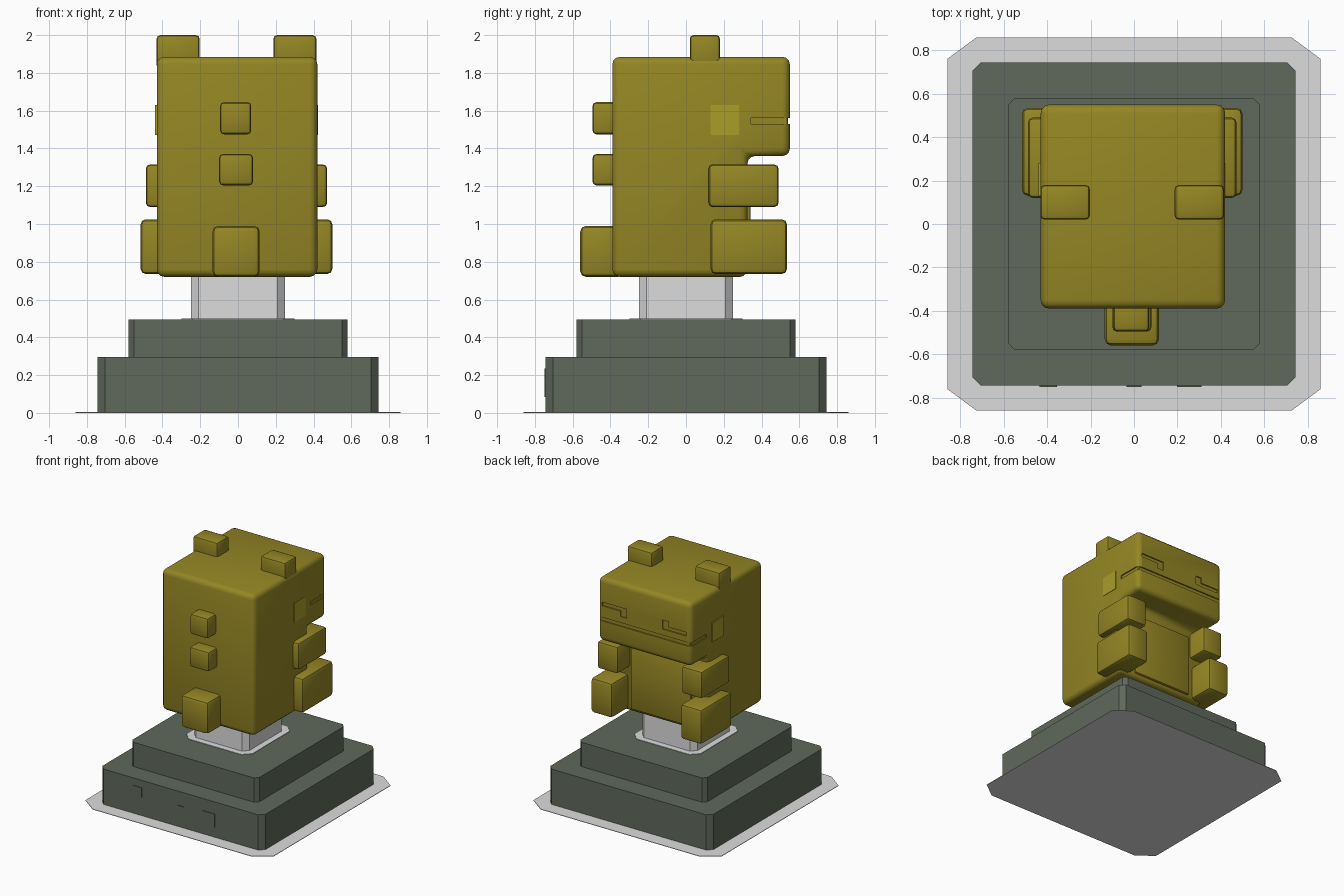
import bpy, bmesh

cube = bpy.data.objects.get("Cube")
if cube:
    bpy.data.objects.remove(cube, do_unlink=True)


def material(name, r, g, b):
    m = bpy.data.materials.new(name)
    m.use_nodes = True
    m.diffuse_color = (r, g, b, 1)
    m.node_tree.nodes["Principled BSDF"].inputs["Base Color"].default_value = (r, g, b, 1)
    return m


GOLD = material("old gold", 0.30, 0.24, 0.018)
BRIGHT = material("bright gold", 0.40, 0.34, 0.022)
STONE = material("dark stone", 0.115, 0.14, 0.105)
PALE = material("pale grey", 0.72, 0.72, 0.72)


def finish(bm, name, mat):
    bmesh.ops.recalc_face_normals(bm, faces=bm.faces)
    mesh = bpy.data.meshes.new(name)
    bm.to_mesh(mesh)
    bm.free()
    mesh.materials.append(mat)
    obj = bpy.data.objects.new(name, mesh)
    bpy.context.collection.objects.link(obj)
    return obj


def smooth(obj):
    bpy.ops.object.select_all(action="DESELECT")
    obj.select_set(True)
    bpy.context.view_layer.objects.active = obj
    bpy.ops.object.shade_smooth_by_angle(angle=0.7)


def extrude(name, points, offset, mat, bevel=0, segments=2):
    """Prism from a flat outline, optionally with rounded edges."""
    bm = bmesh.new()
    face = bm.faces.new([bm.verts.new(p) for p in points])
    res = bmesh.ops.extrude_face_region(bm, geom=[face])
    verts = [g for g in res["geom"] if isinstance(g, bmesh.types.BMVert)]
    bmesh.ops.translate(bm, verts=verts, vec=offset)
    if bevel:
        bmesh.ops.recalc_face_normals(bm, faces=bm.faces)
        bmesh.ops.bevel(bm, geom=bm.edges[:], offset=bevel, segments=segments,
                        profile=0.5, affect="EDGES")
    obj = finish(bm, name, mat)
    if bevel:
        smooth(obj)
    return obj


def box(name, x, y, z, mat, bevel=0):
    pts = [(x[0], y[0], z[0]), (x[1], y[0], z[0]), (x[1], y[1], z[0]), (x[0], y[1], z[0])]
    return extrude(name, pts, (0, 0, z[1] - z[0]), mat, bevel)


def slab(name, half, z, cut_x, cut_y, mat):
    """Square slab with cut corners."""
    a, b = half - cut_x, half - cut_y
    pts = [(-a, -half), (a, -half), (half, -b), (half, b),
           (a, half), (-a, half), (-half, b), (-half, -b)]
    return extrude(name, [(px, py, z[0]) for px, py in pts], (0, 0, z[1] - z[0]), mat)


# Pedestal
slab("ground_plate", 0.86, (0, 0.004), 0.135, 0.10, PALE)
slab("pedestal_base", 0.745, (0.003, 0.295), 0.04, 0.04, STONE)
slab("pedestal_step", 0.58, (0.29, 0.495), 0.03, 0.03, STONE)
slab("post_collar", 0.30, (0.49, 0.499), 0.06, 0.06, PALE)
slab("post", 0.25, (0.49, 0.74), 0.04, 0.04, PALE)
for i, (x, z, s) in enumerate([(-0.395, 0.195, 0.04), (0, 0.145, 0.035), (0.255, 0.14, 0.056)]):
    box(f"base_stud_{i + 1}", (x - s, x + s), (-0.75, -0.74), (z - s, z + s), STONE)

# Body and overhanging head from one side profile
profile = [(-0.39, 0.72), (0.325, 0.72), (0.325, 1.36), (0.55, 1.36), (0.55, 1.885), (-0.39, 1.885)]
body = extrude("body", [(-0.43, y, z) for y, z in profile], (0.85, 0, 0), GOLD, 0.04, 3)

# Grooves for the mouth and the two stepped eyes
cuts = [((-0.6, 0.6), (0.54, 0.7), (1.53, 1.56)),
        ((-0.6, -0.42), (0.345, 0.7), (1.53, 1.56)),
        ((0.41, 0.6), (0.345, 0.7), (1.53, 1.56)),
        ((0.16, 0.38), (0.54, 0.7), (1.655, 1.685)),
        ((0.16, 0.215), (0.54, 0.7), (1.61, 1.67)),
        ((-0.39, -0.17), (0.54, 0.7), (1.61, 1.64)),
        ((-0.225, -0.17), (0.54, 0.7), (1.625, 1.685))]
for x, y, z in cuts:
    cutter = box("groove_cutter", x, y, z, GOLD)
    cutter.hide_render = True
    mod = body.modifiers.new("groove", "BOOLEAN")
    mod.operation = "DIFFERENCE"
    mod.solver = "EXACT"
    mod.object = cutter
    bpy.context.view_layer.objects.active = body
    bpy.ops.object.modifier_apply(modifier=mod.name)
    bpy.data.objects.remove(cutter, do_unlink=True)
smooth(body)

box("belly_panel", (-0.28, 0.27), (0.28, 0.342), (0.75, 1.27), GOLD, 0.015)

# Paired parts, mirrored about the middle of the body
MID = -0.008
for side, s in (("left", 1), ("right", -1)):
    def span(a, b):
        return sorted((MID + s * a, MID + s * b))
    box(f"{side}_ear", span(0.195, 0.423), (0.02, 0.18), (1.82, 2.0), GOLD, 0.02)
    box(f"{side}_arm", span(0.29, 0.48), (0.12, 0.49), (1.09, 1.315), GOLD, 0.022)
    box(f"{side}_leg", span(0.31, 0.508), (0.13, 0.535), (0.735, 1.025), GOLD, 0.028)
    box(f"{side}_cheek", span(0.41, 0.431), (0.13, 0.28), (1.47, 1.63), BRIGHT)

# Back spikes and tail
box("upper_spike", (-0.095, 0.07), (-0.495, -0.33), (1.475, 1.645), GOLD, 0.02)
box("lower_spike", (-0.1, 0.08), (-0.495, -0.33), (1.205, 1.37), GOLD, 0.02)
box("tail", (-0.135, 0.115), (-0.56, -0.33), (0.72, 0.99), GOLD, 0.03)
